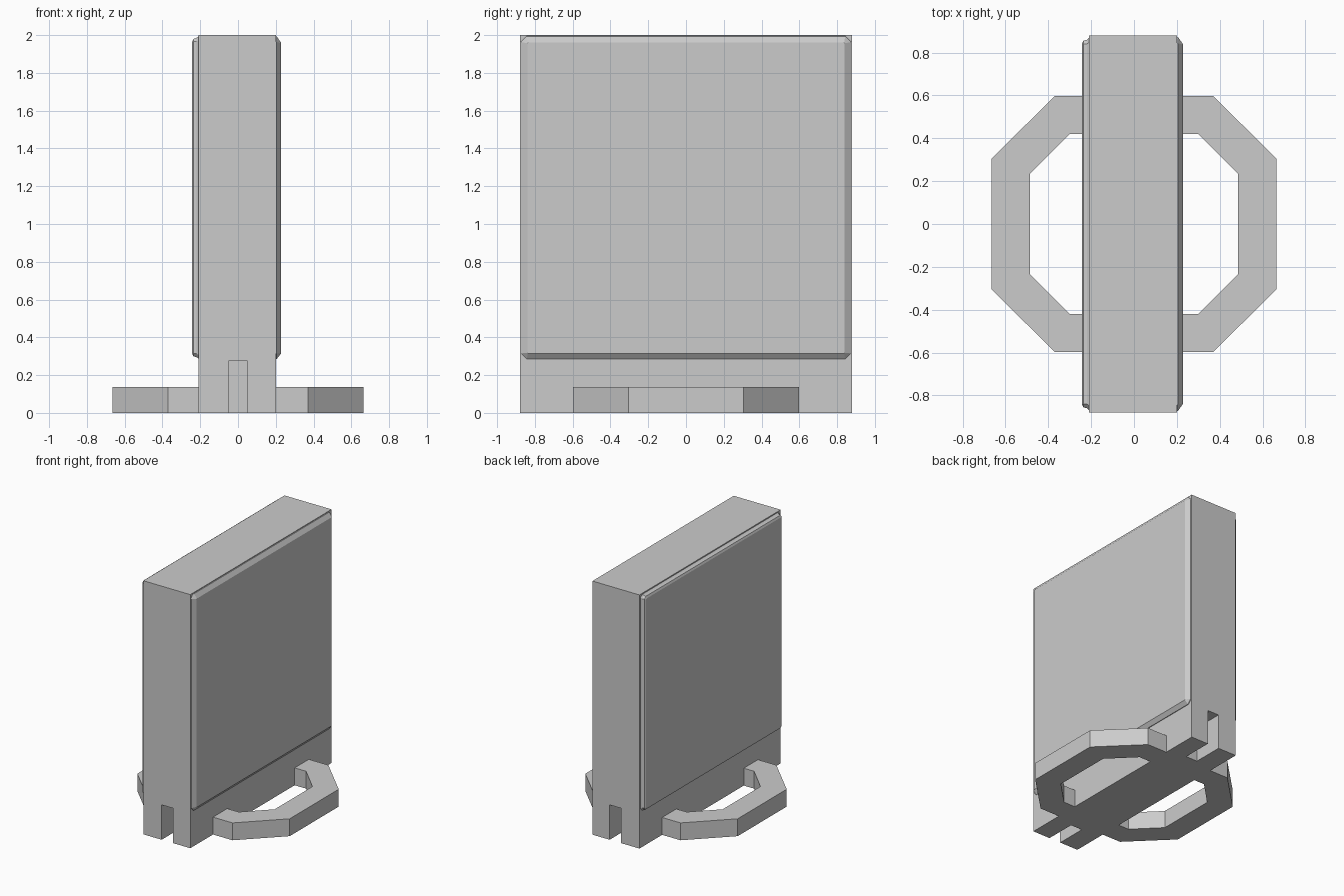
import bpy, bmesh
from mathutils import Vector

cube = bpy.data.objects.get("Cube")
if cube:
    bpy.data.objects.remove(cube, do_unlink=True)

grey = bpy.data.materials.new("light_grey")
grey.use_nodes = True
grey.diffuse_color = (0.6, 0.6, 0.6, 1)
grey.node_tree.nodes["Principled BSDF"].inputs["Base Color"].default_value = grey.diffuse_color


def finish(name, bm):
    """Turn a bmesh into a flat-shaded object."""
    bmesh.ops.recalc_face_normals(bm, faces=bm.faces)
    mesh = bpy.data.meshes.new(name)
    bm.to_mesh(mesh)
    bm.free()
    mesh.materials.append(grey)
    ob = bpy.data.objects.new(name, mesh)
    bpy.context.collection.objects.link(ob)
    return ob


def box(name, low, high):
    bm = bmesh.new()
    bmesh.ops.create_cube(bm, size=1)
    low, high = Vector(low), Vector(high)
    for v in bm.verts:
        v.co = (low + high) / 2 + v.co * (high - low)
    return finish(name, bm)


def loft(name, rings):
    """Skin a stack of equal rings and cap both ends."""
    bm = bmesh.new()
    loops = [[bm.verts.new(p) for p in ring] for ring in rings]
    count = len(loops[0])
    for a, b in zip(loops, loops[1:]):
        for i in range(count):
            j = (i + 1) % count
            bm.faces.new((a[i], a[j], b[j], b[i]))
    bm.faces.new(loops[0])
    bm.faces.new(loops[-1])
    return finish(name, bm)


def panel_ring(x, half, z0, z1, cut):
    """Rectangle in the YZ plane with clipped corners."""
    yz = [(-half + cut, z0), (half - cut, z0), (half, z0 + cut), (half, z1 - cut),
          (half - cut, z1), (-half + cut, z1), (-half, z1 - cut), (-half, z0 + cut)]
    return [(x, y, z) for y, z in yz]


# Main slab with a slot under each end
body = box("main_slab", (-0.21, -0.88, 0), (0.2, 0.88, 2))
for side in (-1, 1):
    ends = sorted((side * 0.64, side * 1.0))
    cutter = box("slot_cutter", (-0.05, ends[0], -0.1), (0.05, ends[1], 0.275))
    cutter.hide_render = True
    mod = body.modifiers.new("slot", 'BOOLEAN')
    mod.operation = 'DIFFERENCE'
    mod.solver = 'EXACT'
    mod.object = cutter
    bpy.context.view_layer.objects.active = body
    bpy.ops.object.modifier_apply(modifier=mod.name)
    bpy.data.objects.remove(cutter, do_unlink=True)

# Chamfered panel on the left face
loft("left_panel", [panel_ring(0.195, 0.875, 0.285, 1.995, 0.03),
                    panel_ring(0.205, 0.873, 0.285, 1.993, 0.03),
                    panel_ring(0.228, 0.84, 0.315, 1.96, 0.003)])

# Stepped panel on the right face
loft("right_panel", [panel_ring(-0.205, 0.872, 0.285, 1.995, 0.02),
                     panel_ring(-0.22, 0.86, 0.295, 1.985, 0.02),
                     panel_ring(-0.236, 0.855, 0.3, 1.98, 0.015),
                     panel_ring(-0.243, 0.843, 0.315, 1.965, 0.005)])

# Angular foot loops, one on each side
half = [(0.2, 0.597), (0.37, 0.597), (0.665, 0.305)]
inner = [(0.485, 0.235), (0.3, 0.42), (0.2, 0.42)]
outline = (half + [(x, -y) for x, y in reversed(half)]
           + [(x, -y) for x, y in reversed(inner)] + inner)
for name, side in (("left_foot", 1), ("right_foot", -1)):
    loft(name, [[(side * x, y, z) for x, y in outline] for z in (0, 0.137)])
